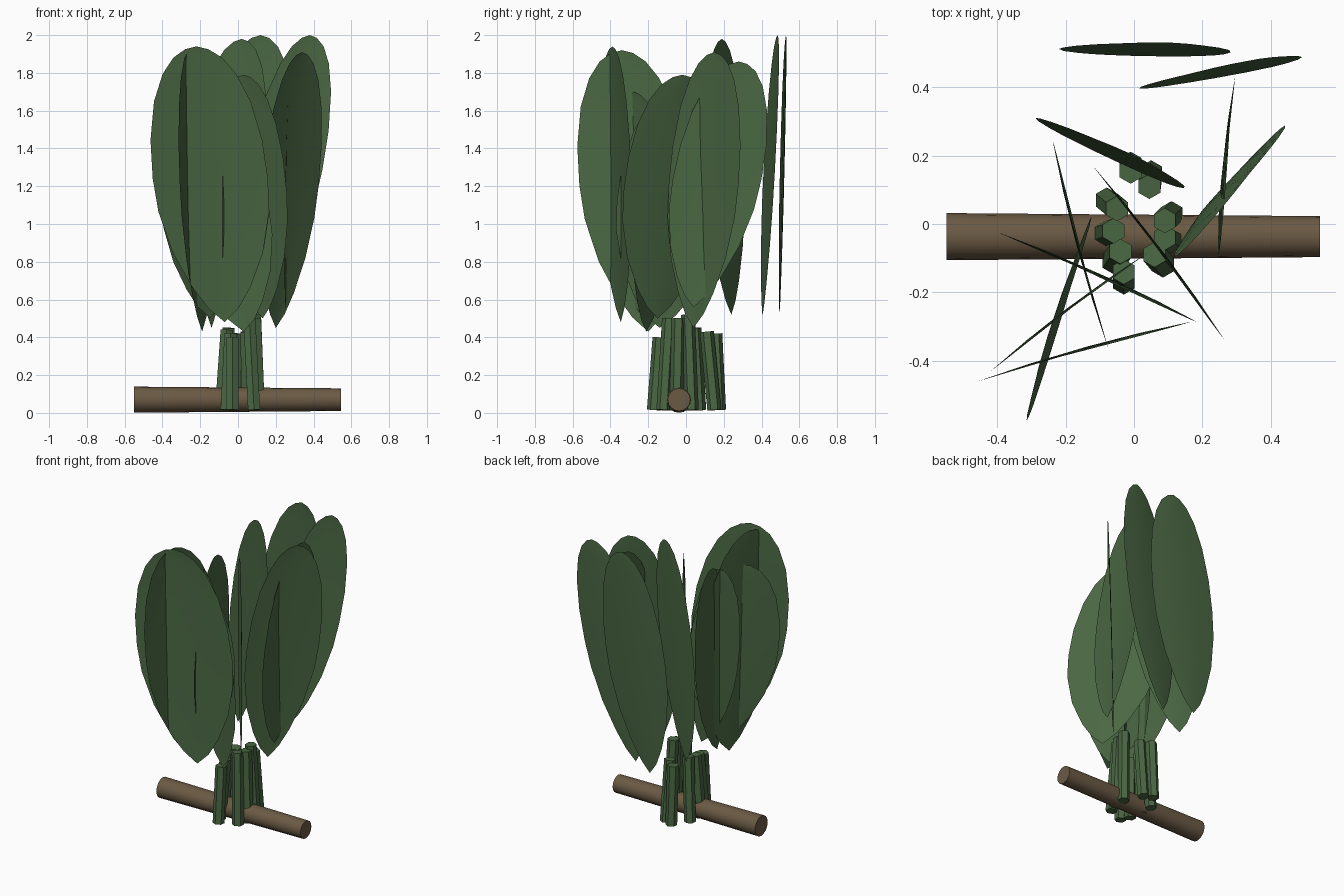
import bpy
import bmesh
import math
from mathutils import Vector

cube = bpy.data.objects.get("Cube")
if cube:
    bpy.data.objects.remove(cube, do_unlink=True)


def make_material(name, color):
    mat = bpy.data.materials.new(name)
    mat.use_nodes = True
    mat.diffuse_color = color
    mat.node_tree.nodes["Principled BSDF"].inputs["Base Color"].default_value = color
    return mat


GREEN = make_material("leaf green", (0.069, 0.136, 0.056, 1))
BROWN = make_material("bark brown", (0.147, 0.102, 0.058, 1))


def finish(name, bm, mat, angle):
    mesh = bpy.data.meshes.new(name)
    bm.to_mesh(mesh)
    bm.free()
    mesh.materials.append(mat)
    obj = bpy.data.objects.new(name, mesh)
    bpy.context.collection.objects.link(obj)
    bpy.ops.object.select_all(action="DESELECT")
    obj.select_set(True)
    bpy.context.view_layer.objects.active = obj
    bpy.ops.object.shade_smooth_by_angle(angle=math.radians(angle))
    return obj


def rod(name, start, end, r1, r2, sides, mat, angle):
    """Tapered closed cylinder between two points."""
    start, end = Vector(start), Vector(end)
    axis = end - start
    bm = bmesh.new()
    bmesh.ops.create_cone(bm, cap_ends=True, segments=sides,
                          radius1=r1, radius2=r2, depth=axis.length)
    bmesh.ops.rotate(bm, verts=bm.verts,
                     matrix=Vector((0, 0, 1)).rotation_difference(axis).to_matrix())
    bmesh.ops.translate(bm, verts=bm.verts, vec=(start + end) / 2)
    return finish(name, bm, mat, angle)


# Leaf outline: (fraction of length, fraction of half width)
OUTLINE = [(0, 0), (0.05, 0.26), (0.125, 0.5), (0.25, 0.78), (0.4, 0.96), (0.52, 1),
           (0.66, 0.97), (0.8, 0.84), (0.9, 0.64), (0.96, 0.42), (0.99, 0.2), (1, 0)]


def leaf(name, base, tip, half):
    """Thin blade from base to tip, spread sideways and cupped a little."""
    base, tip = Vector(base), Vector(tip)
    side = Vector((*half, 0))
    normal = side.cross(tip - base).normalized()
    bm = bmesh.new()
    rows = []
    for t, w in OUTLINE:
        mid = base.lerp(tip, t)
        if w == 0:
            rows.append([bm.verts.new(mid)])
        else:
            rows.append([bm.verts.new(mid + side * w * u + normal * 0.012 * (u * u - 0.5) * w)
                         for u in (-1, -0.5, 0, 0.5, 1)])
    for low, high in zip(rows, rows[1:]):
        for i in range(4):
            if len(low) == 1:
                bm.faces.new((low[0], high[i + 1], high[i]))
            elif len(high) == 1:
                bm.faces.new((low[i], low[i + 1], high[0]))
            else:
                bm.faces.new((low[i], low[i + 1], high[i + 1], high[i]))
    bmesh.ops.recalc_face_normals(bm, faces=bm.faces)
    return finish(name, bm, GREEN, 60)


# Crossing branch
rod("branch", (-0.55, -0.037, 0.07), (0.545, -0.037, 0.07), 0.069, 0.06, 16, BROWN, 40)

# Stalks leaning inward: foot x, y and top x, y, z
STALKS = [(-0.01, 0.175, -0.01, 0.155, 0.42), (0.05, 0.15, 0.045, 0.11, 0.43),
          (-0.08, 0.07, -0.05, 0.045, 0.45), (-0.09, -0.03, -0.06, -0.02, 0.44),
          (-0.06, -0.11, -0.04, -0.08, 0.42), (-0.03, -0.17, -0.03, -0.14, 0.4),
          (0.11, 0.03, 0.09, 0.01, 0.52), (0.11, -0.05, 0.09, -0.04, 0.5),
          (0.085, -0.12, 0.06, -0.09, 0.5)]
for i, (x0, y0, x1, y1, top) in enumerate(STALKS):
    rod(f"stalk_{i + 1}", (x0, y0, 0.015), (x1, y1, top), 0.037, 0.037, 6, GREEN, 30)

# Leaf blades: base, tip, half-width direction
leaf("back_leaf", (-0.07, 0.495, 0.51), (0.12, 0.53, 2), (0.235, -0.01))
leaf("back_left_leaf", (0.1, 0.405, 0.51), (0.38, 0.485, 2), (0.2, 0.03))
leaf("back_right_leaf", (-0.17, 0.24, 0.52), (0.02, 0.19, 1.98), (0.2, -0.1))
leaf("left_leaf", (0.25, 0.04, 0.56), (0.28, 0.28, 1.86), (0.02, 0.235))
leaf("outer_left_leaf", (0.2, 0.04, 0.45), (0.34, 0.15, 1.91), (0.15, 0.185))
leaf("inner_left_leaf", (0.13, -0.15, 0.5), (0.03, -0.02, 1.79), (0.185, -0.245))
leaf("inner_right_leaf", (-0.14, -0.14, 0.45), (-0.18, 0, 1.75), (-0.08, 0.3))
leaf("middle_leaf", (0.03, -0.21, 0.43), (-0.22, -0.1, 1.72), (0.265, -0.12))
leaf("right_leaf", (-0.19, -0.2, 0.43), (-0.255, -0.34, 1.92), (0.09, 0.29))
leaf("outer_right_leaf", (-0.15, -0.22, 0.5), (-0.23, -0.28, 1.7), (0.225, 0.17))
leaf("front_leaf", (-0.07, -0.345, 0.48), (-0.22, -0.39, 1.94), (0.305, 0.085))
